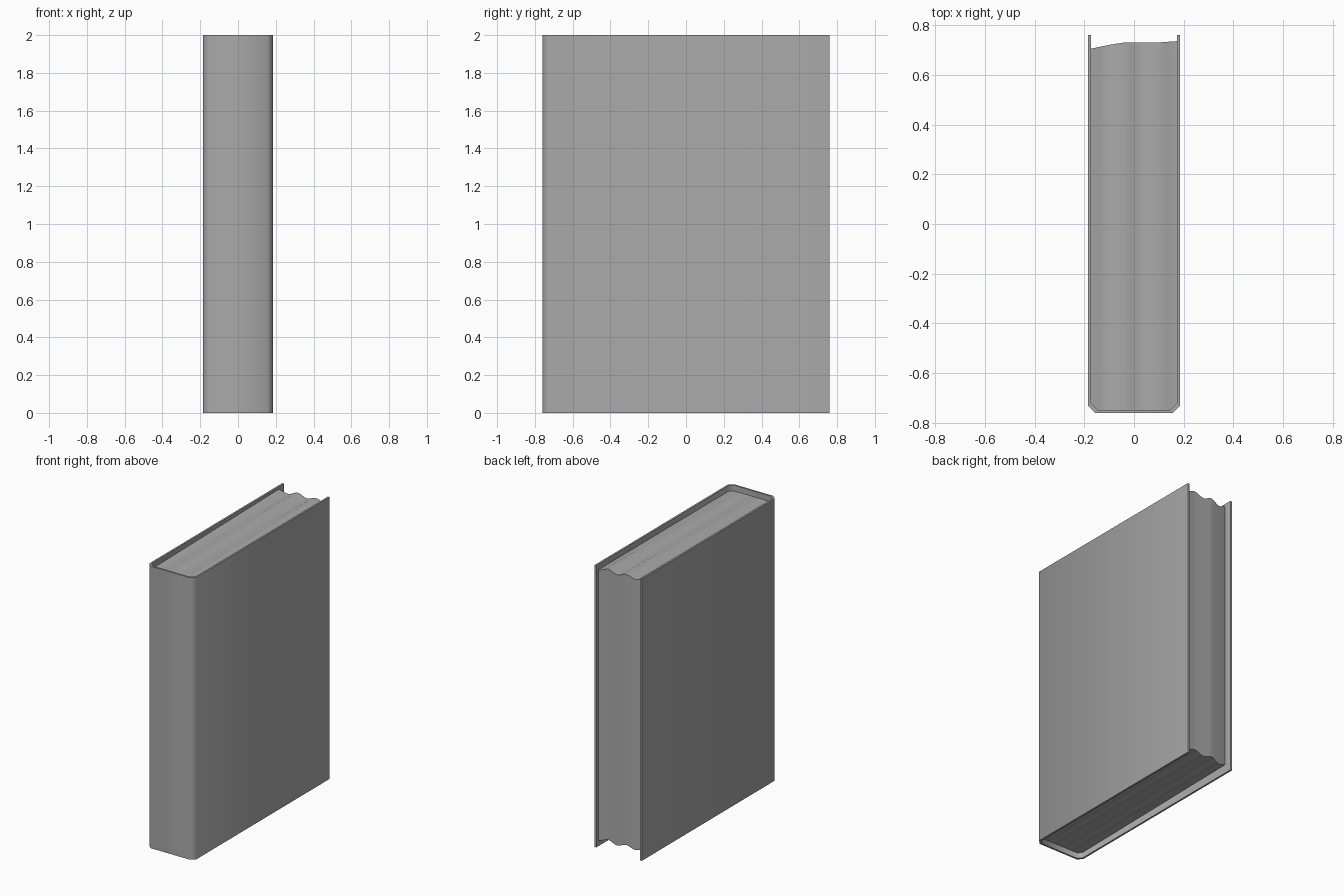
import bpy, bmesh, math

cube = bpy.data.objects.get("Cube")
if cube:
    bpy.data.objects.remove(cube, do_unlink=True)

grey = bpy.data.materials.new("plain_grey")
grey.use_nodes = True
tone = (0.4, 0.4, 0.4, 1)
grey.diffuse_color = tone
grey.node_tree.nodes["Principled BSDF"].inputs["Base Color"].default_value = tone

HALF_W, HALF_D, HEIGHT, BOARD = 0.185, 0.76, 2.0, 0.013
CORNER, INSET = 0.03, 0.04


def extrude_sheet(name, rows, height):
    """Bridge two matching rows of points into a sheet and extrude it up."""
    bm = bmesh.new()
    a, b = [[bm.verts.new(p) for p in row] for row in rows]
    for i in range(len(a) - 1):
        bm.faces.new((a[i], a[i + 1], b[i + 1], b[i]))
    top = bmesh.ops.extrude_face_region(bm, geom=bm.faces[:], use_keep_orig=True)
    moved = [g for g in top["geom"] if isinstance(g, bmesh.types.BMVert)]
    bmesh.ops.translate(bm, verts=moved, vec=(0, 0, height))
    bmesh.ops.recalc_face_normals(bm, faces=bm.faces[:])
    mesh = bpy.data.meshes.new(name)
    bm.to_mesh(mesh)
    bm.free()
    mesh.materials.append(grey)
    obj = bpy.data.objects.new(name, mesh)
    bpy.context.collection.objects.link(obj)
    bpy.ops.object.select_all(action="DESELECT")
    obj.select_set(True)
    bpy.context.view_layer.objects.active = obj
    bpy.ops.object.shade_smooth_by_angle(angle=math.radians(50))
    return obj


def u_profile(offset):
    """Cover outline with chamfered spine corners, moved inward by offset."""
    x, y = HALF_W - offset, -HALF_D + offset
    c = CORNER - offset * 0.4
    half = [(x, HALF_D, 0), (x, y + c, 0), (x - c, y, 0)]
    return half + [(-px, py, 0) for px, py, pz in reversed(half)]


# Hard cover: two boards and the spine in one folded strip
extrude_sheet("cover", (u_profile(0), u_profile(BOARD)), HEIGHT)

# Page block: fits the spine, with a curved and rippled fore edge
inner = HALF_W - BOARD
chamfer = CORNER - BOARD * 0.4
columns = 26
xs = [-inner, -inner + chamfer]
xs += [-inner + chamfer + (inner - chamfer) * 2 * i / columns for i in range(1, columns)]
xs += [inner - chamfer, inner]


def spine_edge(x):
    return -HALF_D + BOARD + max(0, abs(x) - (inner - chamfer))


def fore_edge(x):
    dip = max(0, -x - 0.03) / (inner - 0.03)
    return 0.73 - 0.025 * dip ** 1.3 + 0.005 * max(0, x - 0.1) / 0.07


def ripple(x):
    return 0.011 * (1 + math.cos(math.tau * (x - 0.1) / 0.14))


front_row = [(x, spine_edge(x), INSET) for x in xs]
back_row = [(x, fore_edge(x), INSET + ripple(x)) for x in xs]
extrude_sheet("pages", (front_row, back_row), HEIGHT - 2 * INSET)
